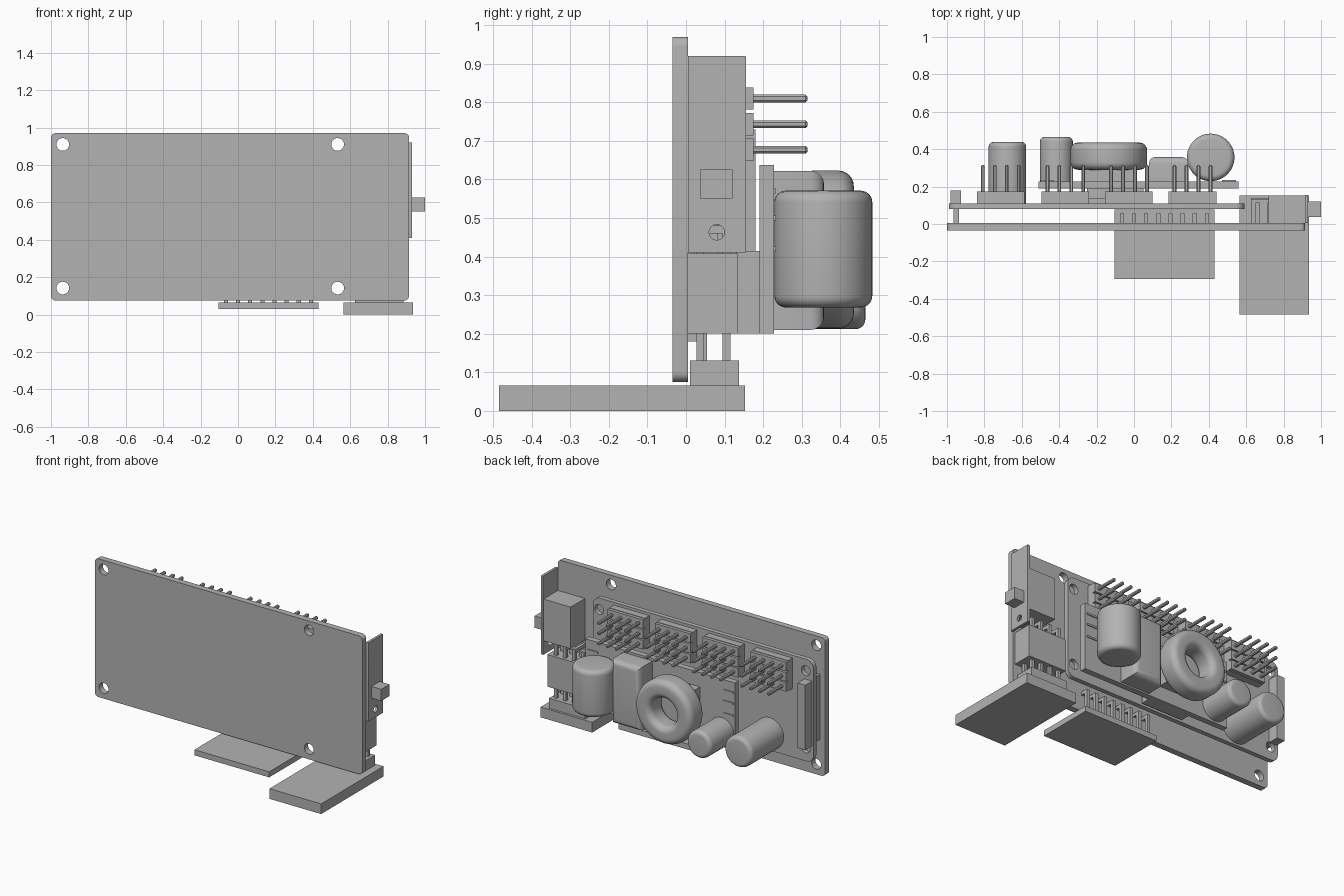
import bpy, bmesh
from math import sin, cos, pi
from mathutils import Vector

cube = bpy.data.objects.get("Cube")
if cube:
    bpy.data.objects.remove(cube, do_unlink=True)

GREY = (0.45, 0.45, 0.45, 1)
mat = bpy.data.materials.new("plain grey")
mat.use_nodes = True
mat.diffuse_color = GREY
mat.node_tree.nodes["Principled BSDF"].inputs["Base Color"].default_value = GREY


def from_bmesh(name, bm):
    bmesh.ops.recalc_face_normals(bm, faces=bm.faces)
    me = bpy.data.meshes.new(name)
    bm.to_mesh(me)
    bm.free()
    me.materials.append(mat)
    ob = bpy.data.objects.new(name, me)
    bpy.context.collection.objects.link(ob)
    return ob


def select(ob):
    bpy.ops.object.select_all(action='DESELECT')
    ob.select_set(True)
    bpy.context.view_layer.objects.active = ob


def smooth(ob):
    select(ob)
    bpy.ops.object.shade_smooth_by_angle(angle=0.6)


def add_box(bm, x, y, z):
    """Add a box given its (min, max) range on each axis."""
    verts = bmesh.ops.create_cube(bm, size=1)["verts"]
    for v in verts:
        v.co = [r[0] if c < 0 else r[1] for c, r in zip(v.co, (x, y, z))]


def box(name, x, y, z):
    bm = bmesh.new()
    add_box(bm, x, y, z)
    return from_bmesh(name, bm)


def arc(cx, cy, r, a0, a1, n):
    return [(cx + r * cos(a0 + (a1 - a0) * i / n), cy + r * sin(a0 + (a1 - a0) * i / n))
            for i in range(n + 1)]


def rounded_rect(x0, x1, y0, y1, r):
    pts = []
    for k, (cx, cy) in enumerate([(x1 - r, y1 - r), (x0 + r, y1 - r), (x0 + r, y0 + r), (x1 - r, y0 + r)]):
        pts += arc(cx, cy, r, k * pi / 2, (k + 1) * pi / 2, 6)
    return pts


def board(name, x, y, z, radius, holes, hole_r):
    """Upright rounded board with round through holes."""
    cu = bpy.data.curves.new(name, 'CURVE')
    cu.dimensions = '2D'
    cu.fill_mode = 'BOTH'
    cu.extrude = (y[1] - y[0]) / 2
    loops = [rounded_rect(*x, *z, radius)]
    loops += [arc(hx, hz, hole_r, 0, 2 * pi, 32)[:-1] for hx, hz in holes]
    for pts in loops:
        sp = cu.splines.new('POLY')
        sp.points.add(len(pts) - 1)
        for p, co in zip(sp.points, pts):
            p.co = (*co, 0, 1)
        sp.use_cyclic_u = True
    cu.materials.append(mat)
    ob = bpy.data.objects.new(name, cu)
    bpy.context.collection.objects.link(ob)
    ob.rotation_euler.x = pi / 2
    ob.location.y = sum(y) / 2
    select(ob)
    bpy.ops.object.convert(target='MESH')
    smooth(bpy.context.object)


def lathe(name, profile, loc, along_y=False, closed=False):
    """Revolve (radius, height) points about the part's own axis."""
    bm = bmesh.new()
    vs = [bm.verts.new((r, 0, h)) for r, h in profile]
    es = [bm.edges.new(p) for p in zip(vs, vs[1:])]
    if closed:
        es.append(bm.edges.new((vs[-1], vs[0])))
    bmesh.ops.spin(bm, geom=vs + es, axis=(0, 0, 1), cent=(0, 0, 0), angle=2 * pi, steps=48)
    bmesh.ops.remove_doubles(bm, verts=bm.verts, dist=1e-5)
    ob = from_bmesh(name, bm)
    ob.location = loc
    if along_y:
        ob.rotation_euler.x = -pi / 2
    smooth(ob)


def capacitor(name, r, h, f, loc, along_y, round_base=False):
    base = arc(r - f, f, f, -pi / 2, 0, 6) if round_base else [(r, 0)]
    lathe(name, [(0, 0)] + base + arc(r - f, h - f, f, 0, pi / 2, 6) + [(0, h)], loc, along_y)


def pins(name, boxes):
    bm = bmesh.new()
    for b in boxes:
        add_box(bm, *b)
    return from_bmesh(name, bm)


def around(c, half=0.01):
    return (c - half, c + half)


# Main boards
board("main_board", (-1, 0.915), (-0.035, 0.005), (0.075, 0.97), 0.025,
      [(hx, hz) for hx in (-0.937, 0.533) for hz in (0.142, 0.91)], 0.034)
board("second_board", (-0.99, 0.59), (0.08, 0.11), (0.2, 0.86), 0.05,
      [(hx, hz) for hx in (-0.935, 0.545) for hz in (0.285, 0.785)], 0.032)
box("power_board", (-0.51, 0.56), (0.19, 0.228), (0.2, 0.637))

# Three-row pin headers
for i, x0 in enumerate((-0.84, -0.495, -0.155, 0.185)):
    box(f"header_base_{i}", (x0, x0 + 0.255), (0.11, 0.155), (0.645, 0.842))
    rows = (0.677, 0.743, 0.81)
    pins(f"header_rows_{i}", [((x0, x0 + 0.255), (0.15, 0.175), around(z, 0.029)) for z in rows])
    for z in rows:
        ob = pins(f"header_pins_{i}", [(around(x0 + 0.032 + 0.064 * k), (0.17, 0.315), around(z))
                                       for k in range(4)])
        mod = ob.modifiers.new("tip", 'BEVEL')
        mod.width = 0.005

# End connector passing through the second board
box("end_connector_back", (-0.98, -0.925), (0.11, 0.18), (0.31, 0.73))
box("end_connector_front", (-0.965, -0.935), (0.005, 0.08), (0.31, 0.73))

# Parts between the second board and the power board
box("flat_chip", (-0.25, 0.0), (0.11, 0.14), (0.25, 0.55))
box("link_header", (-0.25, 0.05), (0.13, 0.19), (0.2, 0.415))
for side, x in (("left", (0.47, 0.545)), ("right", (-0.5, -0.43))):
    pins(f"edge_terminals_{side}", [(x, (0.225, 0.234), around(z, 0.006))
                                    for z in (0.42, 0.5, 0.57)])

# Ring coil and its foot
ring = [(r, h) for r, h in rounded_rect(0.09, 0.205, 0, 0.145, 0.04)]
lathe("ring_coil", ring, (-0.135, 0.29, 0.418), along_y=True, closed=True)
box("ring_coil_foot", (-0.26, 0.0), (0.225, 0.295), (0.29, 0.545))

# Rounded block inductor
block = box("rounded_block", (0.08, 0.29), (0.225, 0.358), (0.21, 0.622))
bm = bmesh.new()
bm.from_mesh(block.data)
edges = [e for e in bm.edges if all(v.co.y > 0.3 for v in e.verts)]
bmesh.ops.bevel(bm, geom=edges, offset=0.035, segments=5, profile=0.5, affect='EDGES')
bm.to_mesh(block.data)
bm.free()
smooth(block)

# Capacitors
capacitor("large_capacitor", 0.127, 0.303, 0.03, (0.41, 0.356, 0.268), False, True)
capacitor("middle_capacitor", 0.088, 0.265, 0.025, (-0.415, 0.2, 0.3), True)
capacitor("end_capacitor", 0.1, 0.33, 0.025, (-0.677, 0.108, 0.312), True)

# Side panel with a hole, and its switch
cu_panel_z = (0.41, 0.92)
board("side_panel", (0.005, 0.155), (-0.008, 0.008), cu_panel_z, 0.001, [(0.08, 0.463)], 0.02)
panel = bpy.context.object
panel.rotation_euler.z = pi / 2
panel.location = Vector((0.922, 0, 0))
box("switch_body", (0.72, 0.915), (0.005, 0.152), (0.5, 0.77))
box("switch_lever", (0.91, 1.0), (0.037, 0.121), (0.55, 0.626))

# Side module on its pin header
box("side_module", (0.565, 0.935), (-0.485, 0.153), (0, 0.066))
box("side_socket", (0.625, 0.885), (0.01, 0.138), (0.06, 0.131))
box("side_header", (0.625, 0.9), (0.005, 0.133), (0.2, 0.408))
side = []
for k in range(4):
    x = around(0.66 + 0.065 * k)
    for y, top in ((0.037, 0.44), (0.105, 0.48)):
        side.append((x, around(y), (0.12, top)))
        side.append((x, (0.0, y + 0.01), (top - 0.02, top)))
pins("side_pins", side)

# Lower module hung on bent pins
box("lower_module", (-0.105, 0.43), (-0.295, 0.078), (0.03, 0.066))
bent = []
for k in range(8):
    x = around(-0.065 + 0.065 * k, 0.011)
    bent.append((x, (0.033, 0.055), (0.06, 0.2)))
    bent.append((x, (0.0, 0.055), (0.18, 0.2)))
pins("lower_pins", bent)
